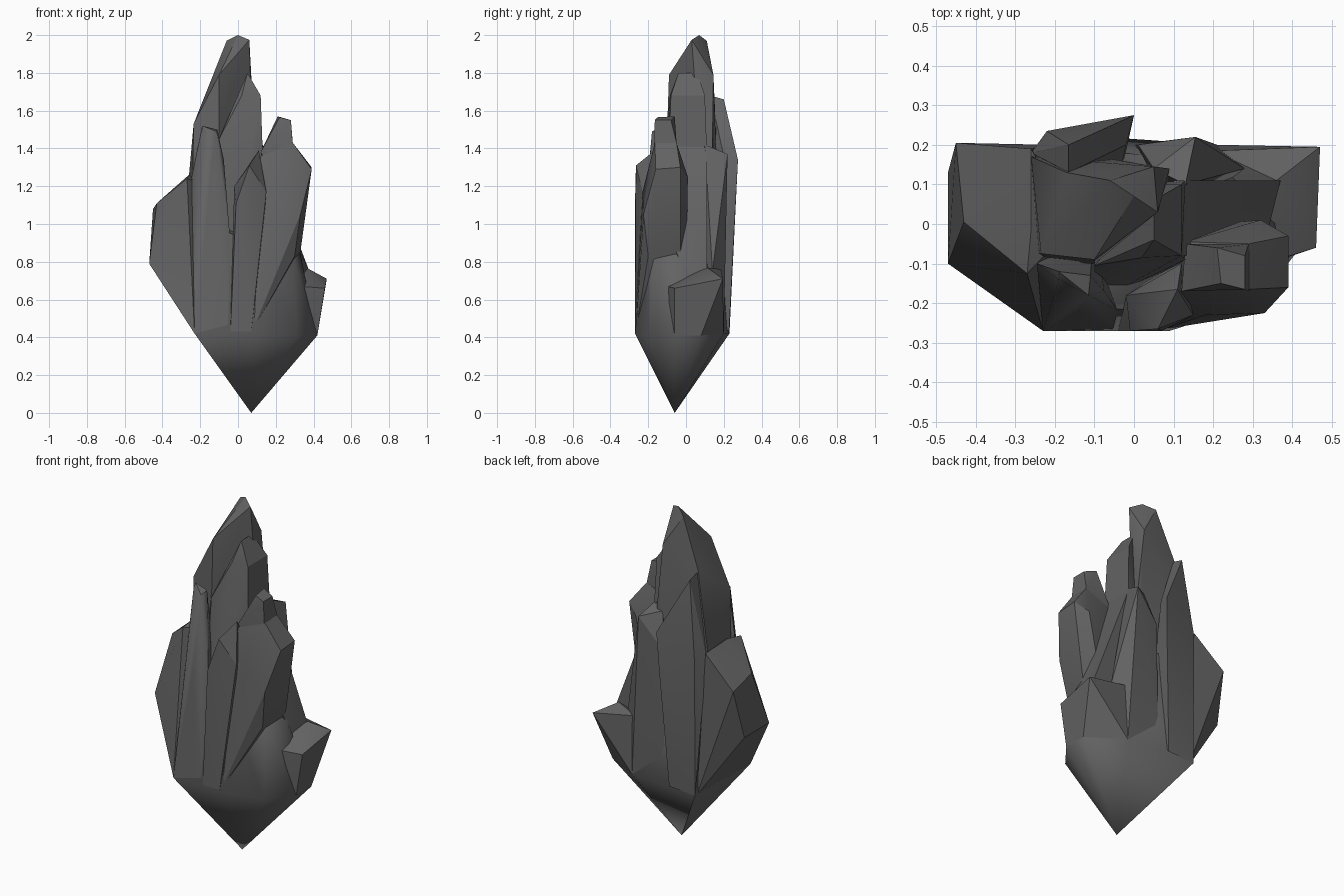
import bpy, bmesh, math

# One dark stone colour
stone = bpy.data.materials.new("dark grey stone")
stone.diffuse_color = (0.125, 0.125, 0.125, 1)

# Ring where the crystals meet the pointed root
RING = [(-.23, -.27, .42), (.09, -.27, .42), (.31, -.20, .41), (.42, -.06, .41),
        (.42, .08, .41), (.21, .20, .42), (-.02, .20, .42), (-.22, .23, .42)]
FL, F, FR, R, RB, BR, B, BL = RING


def shard(name, points, smooth=28):
    """Faceted crystal: convex hull around a few corner points."""
    bm = bmesh.new()
    verts = [bm.verts.new(p) for p in points]
    res = bmesh.ops.convex_hull(bm, input=verts)
    junk = {g for g in res["geom_interior"] + res["geom_unused"]
            if isinstance(g, bmesh.types.BMVert)}
    bmesh.ops.delete(bm, geom=list(junk), context='VERTS')
    bmesh.ops.dissolve_limit(bm, angle_limit=math.radians(3),
                             verts=bm.verts[:], edges=bm.edges[:])
    bmesh.ops.recalc_face_normals(bm, faces=bm.faces[:])
    mesh = bpy.data.meshes.new(name)
    bm.to_mesh(mesh)
    bm.free()
    mesh.materials.append(stone)
    ob = bpy.data.objects.new(name, mesh)
    bpy.context.collection.objects.link(ob)
    bpy.ops.object.select_all(action='DESELECT')
    ob.select_set(True)
    bpy.context.view_layer.objects.active = ob
    bpy.ops.object.shade_smooth_by_angle(angle=math.radians(smooth))
    return ob


# Smooth pointed root, with the mound the crystals grow out of
shard("root", [(.07, -.06, 0)] + RING +
      [(-.18, -.21, 1.0), (.1, -.22, .9), (.29, -.17, .84), (.33, -.03, .84),
       (.1, .17, 1.0), (-.18, .19, 1.1)], 65)

# Tallest crystal
shard("main_peak", [(0, .07, 2), (-.06, .11, 1.97), (.06, .03, 1.975),
                    (-.10, -.09, 1.79), (.05, .145, 1.79),
                    (-.17, .13, 1.69), (-.235, -.075, 1.53), (-.10, -.10, 1.50),
                    (-.24, -.075, 1.25), (-.26, .17, 1.25), (.09, .14, 1.42),
                    (-.2, -.1, .5), (-.2, .19, .5), (.1, .14, .5)])

# Second crystal, right of the peak
shard("right_column", [(.05, -.04, 1.80), (.05, .06, 1.80), (.12, -.08, 1.68),
                       (.12, .10, 1.68), (.02, -.085, 1.68), (-.10, -.105, 1.45),
                       (.13, -.09, 1.4), (.13, .11, 1.4), (.14, -.1, .5),
                       (.14, .11, .5), (-.1, -.2, .5), (-.1, .1, .5)])
shard("right_slope", [(.10, -.08, 1.42), (.125, -.08, 1.41), (.125, .11, 1.42),
                      (.10, .11, 1.42), (.37, .11, .77), (.33, -.05, .85),
                      (.1, -.1, .6), (.1, .11, .6), (.35, .11, .5)])

# Left crystal with a sloped top
shard("left_crystal", [(-.43, .005, 1.11), (-.45, .205, 1.08), (-.26, -.015, 1.26),
                       (-.26, .19, 1.25), (-.27, -.125, 1.24), (-.47, -.10, .79),
                       (-.47, .13, .79), FL, (-.21, .2, .41), (-.15, 0, 1.2),
                       (-.15, .1, .45)])

# Front crystals
shard("front_left_crystal", [(-.19, -.12, 1.52), (-.19, -.14, 1.50), (-.11, -.13, 1.50),
                             (-.115, -.18, 1.49), (-.075, -.17, 1.34), (-.245, -.10, 1.25),
                             (-.14, -.22, 1.06), (-.04, -.22, .9),
                             FL, (-.05, -.268, .43), (-.1, 0, .5)], 40)
shard("front_crystal", [(.11, -.165, 1.39), (.06, -.265, 1.31), (-.01, -.27, 1.11),
                        (-.02, -.18, 1.2), (.15, -.23, 1.17), (.12, -.1, 1.3),
                        (-.04, -.27, .43), (.07, -.27, .43), (.1, -.1, .5)])
shard("front_right_tip", [(.21, -.06, 1.57), (.22, -.15, 1.565), (.28, -.165, 1.55),
                          (.28, -.08, 1.55), (.13, -.05, 1.38), (.12, -.17, 1.38),
                          (.29, -.17, 1.42), (.29, -.05, 1.43), (.3, -.17, 1.1),
                          (.2, -.05, 1.1)])
shard("front_right_crystal", [(.29, -.165, 1.43), (.29, -.05, 1.43), (.13, -.045, 1.36),
                              (.12, -.17, 1.36), (.39, -.16, 1.29), (.39, -.03, 1.30),
                              (.32, .01, 1.25), (.33, -.225, 1.05), (.18, -.23, 1.17),
                              (.33, -.03, .85), (.30, -.20, .83), (.08, -.265, .44),
                              (.2, .0, .7)])

# Back crystals
shard("back_crystal", [(-.165, .20, 1.66), (-.165, .13, 1.68), (0, .275, 1.34),
                       (-.02, .20, 1.36), (-.22, .235, 1.2), (-.26, .18, 1.22),
                       (-.01, .262, 1.1), (-.05, .228, .43), BL, (-.05, .05, .6)])
shard("back_right_crystal", [(.155, .22, 1.37), (.14, .165, 1.38), (.05, .14, 1.40),
                             (.01, .20, 1.2), (.13, .10, 1.42), (.20, .195, 1.0),
                             (.0, .20, .44), BR, (.28, .14, .75), (.1, 0, .6)])

# Short crystal low on the right
shard("low_right_crystal", [(.36, .11, .77), (.47, .195, .71), (.46, -.06, .66),
                            (.33, -.10, .67), (.34, -.1, .55), R, RB, BR,
                            (.2, .185, .76), (.25, 0, .6)])
